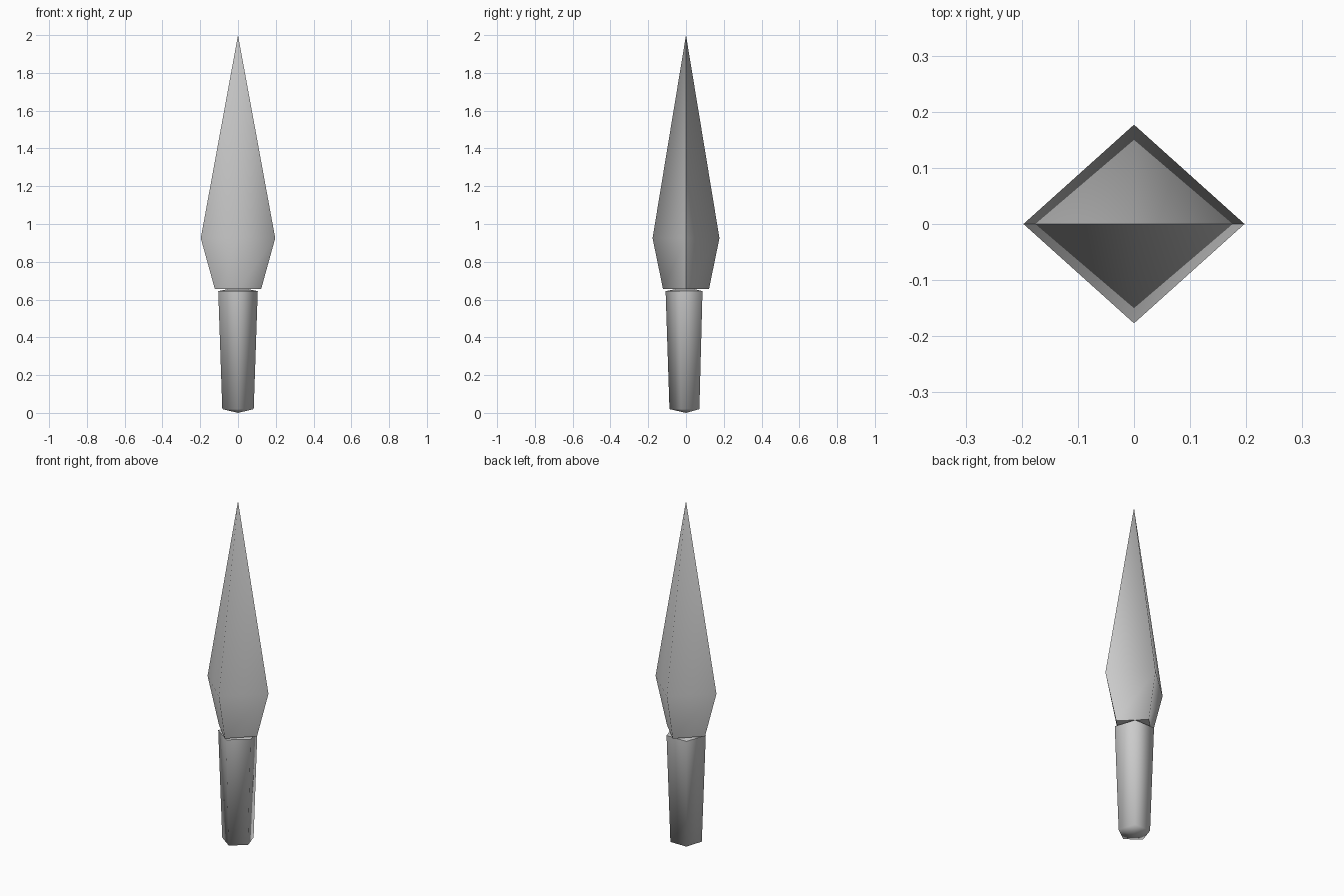
import bpy
import bmesh
from math import cos, sin, pi, radians

cube = bpy.data.objects.get("Cube")
if cube:
    bpy.data.objects.remove(cube, do_unlink=True)

grey = bpy.data.materials.new("plain grey")
grey.use_nodes = True
grey.diffuse_color = (0.6, 0.6, 0.6, 1)
grey.node_tree.nodes["Principled BSDF"].inputs["Base Color"].default_value = grey.diffuse_color


def loft(name, sides, start, rings, smooth_angle):
    """Join rings of (x radius, y radius, z); a zero radius makes a point."""
    bm = bmesh.new()
    loops = []
    for rx, ry, z in rings:
        count = sides if rx else 1
        angles = [start + 2 * pi * i / sides for i in range(count)]
        loops.append([bm.verts.new((rx * cos(a), ry * sin(a), z)) for a in angles])
    for low, high in zip(loops, loops[1:]):
        for i in range(sides):
            j = (i + 1) % sides
            quad = [low[i % len(low)], low[j % len(low)],
                    high[j % len(high)], high[i % len(high)]]
            bm.faces.new(list(dict.fromkeys(quad)))
    # Close a flat lower end
    if len(loops[0]) > 1:
        bm.faces.new(loops[0][::-1])
    bmesh.ops.recalc_face_normals(bm, faces=bm.faces)
    mesh = bpy.data.meshes.new(name)
    bm.to_mesh(mesh)
    bm.free()
    mesh.materials.append(grey)
    obj = bpy.data.objects.new(name, mesh)
    bpy.context.collection.objects.link(obj)
    bpy.ops.object.select_all(action="DESELECT")
    obj.select_set(True)
    bpy.context.view_layer.objects.active = obj
    bpy.ops.object.shade_smooth_by_angle(angle=radians(smooth_angle))
    return obj


# Four-sided blade, sharp along its left and right edges
blade = loft("blade", 4, 0, [(0.123, 0.122, 0.657), (0.197, 0.177, 0.925), (0, 0, 2)], 88)
# Flat lower end meets the blade sides in a hard edge
for edge in blade.data.edges:
    if all(blade.data.vertices[v].co.z < 0.7 for v in edge.vertices):
        edge.use_edge_sharp = True

# Five-sided tapered handle with shallow pointed ends
loft("handle", 5, -pi / 2,
     [(0, 0, 0), (0.0875, 0.0875, 0.02), (0.11, 0.108, 0.645), (0, 0, 0.665)], 75)
